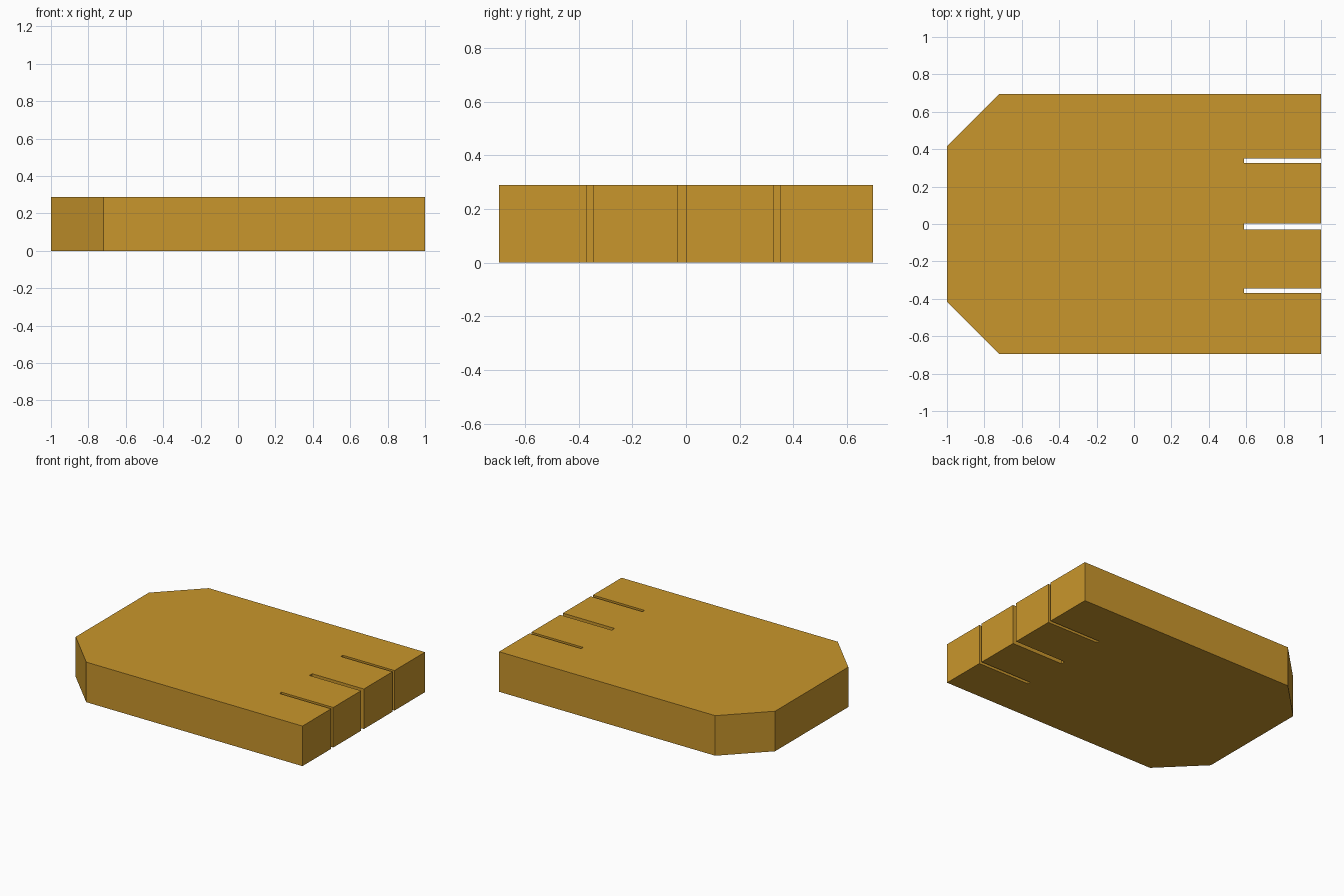
import bpy, bmesh

if "Cube" in bpy.data.objects:
    bpy.data.objects.remove(bpy.data.objects["Cube"])

HALF_X, HALF_Y, HEIGHT = 1.0, 0.696, 0.288
CHAMFER = 0.28
SLOT_X = 0.589                                   # inner end of the slots
SLOTS = [(-0.37, -0.346), (-0.03, 0.002), (0.327, 0.35)]

ochre = bpy.data.materials.new("ochre")
ochre.diffuse_color = (0.584, 0.305, 0.025, 1)
ochre.use_nodes = True
ochre.node_tree.nodes["Principled BSDF"].inputs["Base Color"].default_value = ochre.diffuse_color

# Outline: chamfered left end, slotted right end
outline = [(-HALF_X, HALF_Y - CHAMFER), (-HALF_X, -HALF_Y + CHAMFER),
           (-HALF_X + CHAMFER, -HALF_Y), (HALF_X, -HALF_Y)]
for low, high in SLOTS:
    outline += [(HALF_X, low), (SLOT_X, low), (SLOT_X, high), (HALF_X, high)]
outline += [(HALF_X, HALF_Y), (-HALF_X + CHAMFER, HALF_Y)]

# Slab: extrude the outline upward
bm = bmesh.new()
base = bm.faces.new([bm.verts.new((x, y, 0)) for x, y in outline])
result = bmesh.ops.extrude_face_region(bm, geom=[base], use_keep_orig=True)
top = [v for v in result["geom"] if isinstance(v, bmesh.types.BMVert)]
bmesh.ops.translate(bm, verts=top, vec=(0, 0, HEIGHT))
bmesh.ops.recalc_face_normals(bm, faces=bm.faces)

mesh = bpy.data.meshes.new("slotted_slab")
bm.to_mesh(mesh)
bm.free()
mesh.materials.append(ochre)
slab = bpy.data.objects.new("slotted_slab", mesh)
bpy.context.collection.objects.link(slab)
